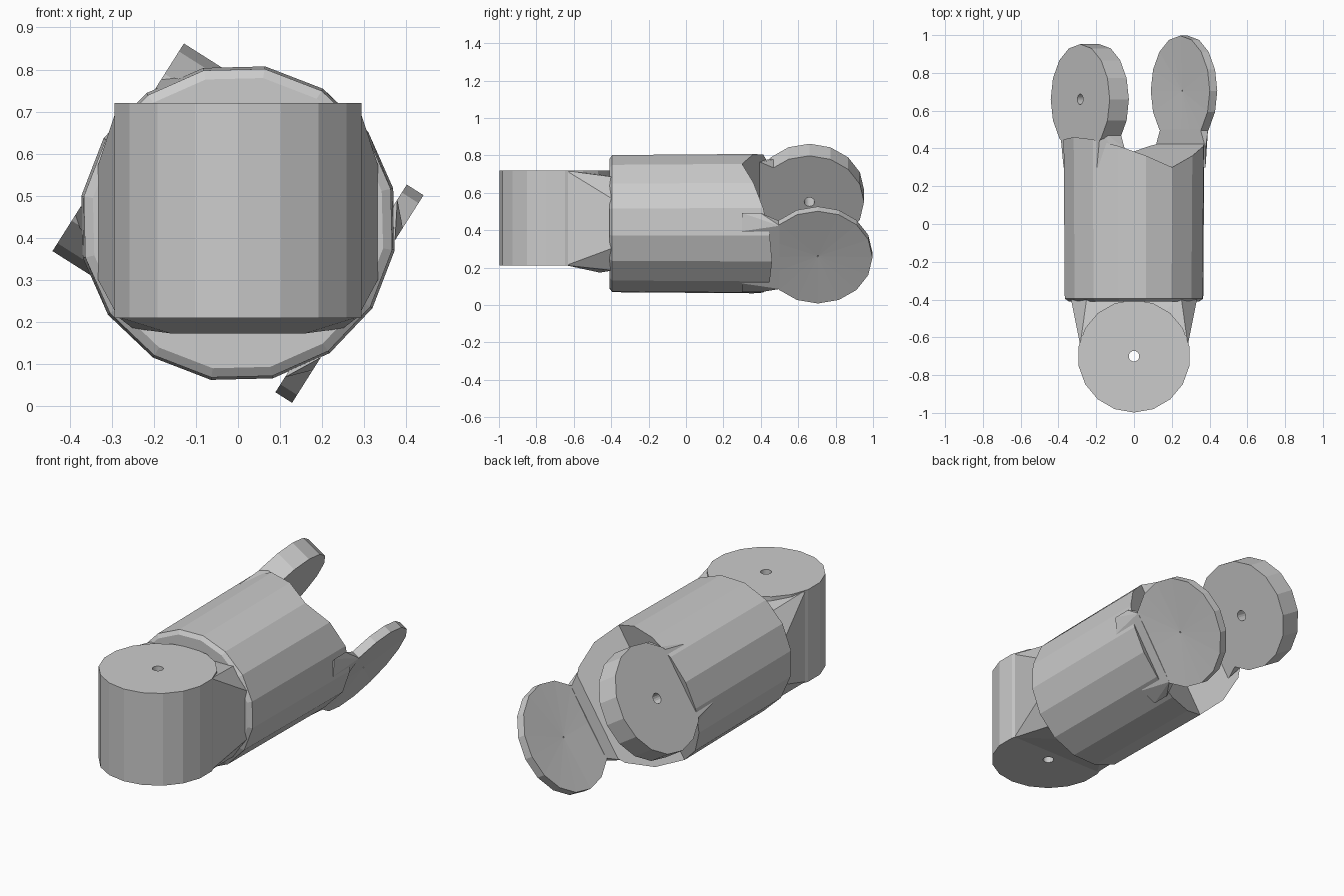
import bpy, bmesh, math
from mathutils import Vector

old = bpy.data.objects.get("Cube")
if old:
    bpy.data.objects.remove(old, do_unlink=True)

grey = bpy.data.materials.new("plain grey")
grey.use_nodes = True
grey.diffuse_color = (0.6, 0.6, 0.6, 1)
grey.node_tree.nodes["Principled BSDF"].inputs["Base Color"].default_value = (0.6, 0.6, 0.6, 1)

MID = 0.435                                  # height of the long axis
PIN = Vector((0.845, 0, -0.535)).normalized()   # fork pin direction
WIDE = Vector((0.535, 0, 0.845)).normalized()   # across the fork ears
Y = Vector((0, 1, 0))


def fork_point(n, u, y):
    return Vector((0, y, MID)) + PIN * n + WIDE * u


def finish(name, bm):
    bmesh.ops.recalc_face_normals(bm, faces=bm.faces)
    mesh = bpy.data.meshes.new(name)
    bm.to_mesh(mesh)
    bm.free()
    mesh.materials.append(grey)
    obj = bpy.data.objects.new(name, mesh)
    bpy.context.collection.objects.link(obj)
    return obj


def hull(name, points):
    bm = bmesh.new()
    verts = [bm.verts.new(p) for p in points]
    res = bmesh.ops.convex_hull(bm, input=verts)
    loose = {g for g in res["geom_interior"] + res["geom_unused"]
             if isinstance(g, bmesh.types.BMVert)}
    bmesh.ops.delete(bm, geom=list(loose), context="VERTS")
    return finish(name, bm)


def hub(name, centre, axis, side, radius, half, bore, bore_half, n=16):
    """Disc with a small bore, lathed from a four-point profile."""
    bm = bmesh.new()
    across = axis.cross(side)
    profile = [(radius, half), (radius, -half), (bore, -bore_half), (bore, bore_half)]
    rings = []
    for i in range(n):
        a = math.tau * i / n
        d = side * math.cos(a) + across * math.sin(a)
        rings.append([bm.verts.new(centre + d * r + axis * h) for r, h in profile])
    for i in range(n):
        p, q = rings[i], rings[(i + 1) % n]
        for k in range(4):
            m = (k + 1) % 4
            bm.faces.new((p[k], p[m], q[m], q[k]))
    return finish(name, bm)


# Main barrel, with a valley cut into its back end between the ears
N = 16
bm = bmesh.new()
rings = []
for radius, y, valley in [(0.35, -0.41, 0), (0.372, -0.395, 0), (0.378, 0.3, 0.16)]:
    ring = []
    for i in range(N):
        a = math.tau * i / N
        c = math.cos(a)
        ring.append(bm.verts.new(fork_point(radius * c, radius * math.sin(a), y + valley * abs(c))))
    rings.append(ring)
for lo, hi in zip(rings, rings[1:]):
    for i in range(N):
        j = (i + 1) % N
        bm.faces.new((lo[i], lo[j], hi[j], hi[i]))
bm.faces.new(rings[0])
back = rings[-1]
for i in range(N // 2):
    strip = [back[i], back[i + 1], back[(N - i - 1) % N], back[(N - i) % N]]
    bm.faces.new(list(dict.fromkeys(strip)))
finish("barrel", bm)

# Front knuckle with an upright bore
hub("front_knuckle", Vector((0, -0.7, 0.465)), Vector((0, 0, 1)), Y, 0.298, 0.255, 0.028, 0.255, 18)

# Neck blending the knuckle into the barrel
points = [(x, y, z) for x, y in [(-0.285, -0.64), (0.285, -0.64)] for z in (0.212, 0.718)]
for sx in (-1, 1):
    for sz in (-1, 1):
        points += [(sx * 0.335, -0.39, MID + sz * 0.13), (sx * 0.25, -0.39, MID + sz * 0.25),
                   (sx * 0.16, -0.46, MID + sz * 0.262)]
hull("neck", points)

# Fork ears: a thick bored one and a thin one with a dimple, each with its root
for name, inner, outer, y, bore, dimple in [
        ("right_ear", -0.217, -0.337, 0.66, 0.028, 0),
        ("left_ear", 0.29, 0.337, 0.705, 0.004, 0.012)]:
    half = abs(outer - inner) / 2
    hub(name, fork_point((inner + outer) / 2, 0, y), PIN, Y, 0.292, half, bore, half - dimple)
    root = []
    for s in (-1, 1):
        root += [fork_point(inner, s * 0.25, 0.3), fork_point(outer, s * 0.165, 0.3),
                 fork_point(inner, s * 0.25, 0.4), fork_point(outer, s * 0.165, 0.42),
                 fork_point(inner, s * 0.2, 0.5), fork_point(outer, s * 0.2, 0.5)]
    hull(name + "_root", root)
